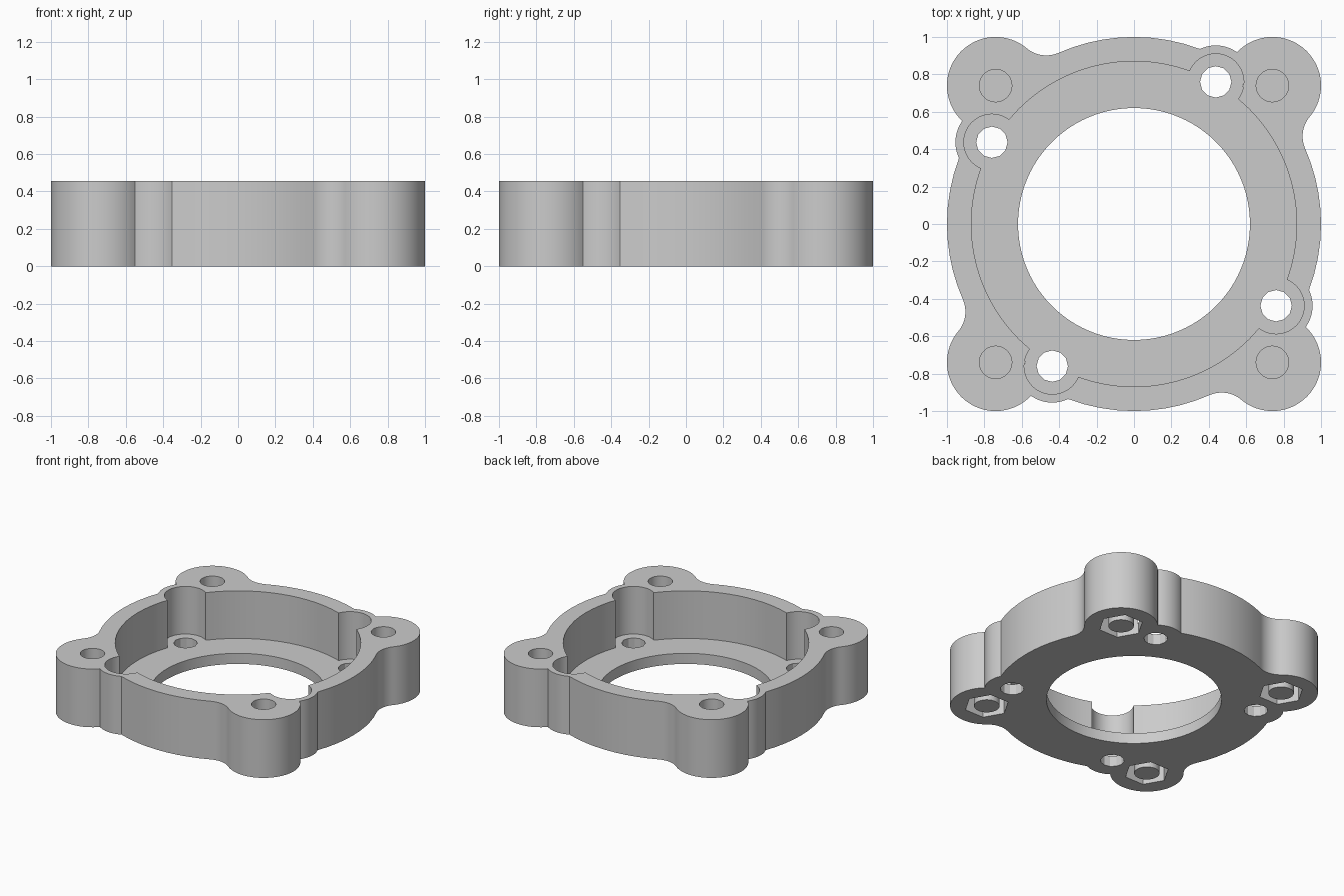
import bpy
import bmesh
from math import sin, cos, pi, atan2, radians
from mathutils import Vector

if "Cube" in bpy.data.objects:
    bpy.data.objects.remove(bpy.data.objects["Cube"])

HEIGHT, FLOOR = 0.455, 0.083
NUT_TOP, HOLE_BOTTOM = 0.14, 0.153
O = Vector((0, 0))
CORNER, CORNER_R = Vector((0.74, 0.74)), 0.26
LUG, LUG_R, LUG_POCKET_R = Vector((0.437, 0.76)), 0.195, 0.15
RING_R, POCKET_R, BORE_R, FILLET_R = 1.0, 0.87, 0.62, 0.163

grey = bpy.data.materials.new("light grey")
grey.use_nodes = True
grey.diffuse_color = (0.6, 0.6, 0.6, 1)
grey.node_tree.nodes["Principled BSDF"].inputs["Base Color"].default_value = (0.6, 0.6, 0.6, 1)


def meet(c0, r0, c1, r1, side):
    """Point where two circles cross, on the chosen side of c0 -> c1."""
    d = c1 - c0
    n = d.length
    a = (r0 * r0 - r1 * r1 + n * n) / (2 * n)
    h = (r0 * r0 - a * a) ** 0.5
    u = d / n
    return c0 + u * a + Vector((-u.y, u.x)) * h * side


def arc(c, p, q, ccw=True):
    """Points along the arc about c from p up to, not including, q."""
    r = (p - c).length
    a, b = (atan2((v - c).y, (v - c).x) for v in (p, q))
    sweep = (b - a) % (2 * pi) if ccw else -((a - b) % (2 * pi))
    n = max(3, round(abs(sweep) / radians(5)))
    return [c + r * Vector((cos(a + sweep * i / n), sin(a + sweep * i / n))) for i in range(n)]


def turned(v, k):
    for _ in range(k):
        v = Vector((-v.y, v.x))
    return v


def four_fold(points):
    return [turned(p, k) for k in range(4) for p in points]


def circle(c, r, n=64):
    return [c + r * Vector((cos(2 * pi * i / n), sin(2 * pi * i / n))) for i in range(n)]


def prism(name, points, z0, z1):
    bm = bmesh.new()
    base = bm.faces.new([bm.verts.new((p.x, p.y, z0)) for p in points])
    top = bmesh.ops.extrude_face_region(bm, geom=[base])["geom"]
    bmesh.ops.translate(bm, vec=(0, 0, z1 - z0),
                        verts=[g for g in top if isinstance(g, bmesh.types.BMVert)])
    bmesh.ops.recalc_face_normals(bm, faces=bm.faces)
    mesh = bpy.data.meshes.new(name)
    bm.to_mesh(mesh)
    bm.free()
    mesh.materials.append(grey)
    obj = bpy.data.objects.new(name, mesh)
    bpy.context.collection.objects.link(obj)
    return obj


def activate(obj):
    bpy.ops.object.select_all(action='DESELECT')
    obj.select_set(True)
    bpy.context.view_layer.objects.active = obj


def cut(obj, points, z0, z1):
    cutter = prism("cutter", points, z0, z1)
    cutter.hide_render = True
    mod = obj.modifiers.new("cut", 'BOOLEAN')
    mod.operation, mod.solver, mod.object = 'DIFFERENCE', 'EXACT', cutter
    activate(obj)
    bpy.ops.object.modifier_apply(modifier=mod.name)
    bpy.data.objects.remove(cutter)


# Outer outline: ring, concave fillet, corner ear, lug, ring again
fillet = meet(O, RING_R + FILLET_R, CORNER, CORNER_R + FILLET_R, -1)
start, end = Vector((RING_R, 0)), Vector((0, RING_R))
ring_to_fillet = fillet.normalized() * RING_R
fillet_to_ear = CORNER + (fillet - CORNER).normalized() * CORNER_R
ear_to_lug = max((meet(CORNER, CORNER_R, LUG, LUG_R, s) for s in (1, -1)), key=lambda v: v.length)
lug_to_ring = meet(O, RING_R, LUG, LUG_R, 1)
outline = four_fold(arc(O, start, ring_to_fillet)
                    + arc(fillet, ring_to_fillet, fillet_to_ear, ccw=False)
                    + arc(CORNER, fillet_to_ear, ear_to_lug)
                    + arc(LUG, ear_to_lug, lug_to_ring)
                    + arc(O, lug_to_ring, end))
body = prism("mounting_ring", outline, 0, HEIGHT)

# Deep pocket with a round alcove at each lug, then the central bore
lug_in = meet(O, POCKET_R, LUG, LUG_POCKET_R, -1)
lug_out = meet(O, POCKET_R, LUG, LUG_POCKET_R, 1)
pocket = four_fold(arc(O, Vector((POCKET_R, 0)), lug_in)
                   + arc(LUG, lug_in, lug_out)
                   + arc(O, lug_out, Vector((0, POCKET_R))))
cut(body, pocket, FLOOR, HEIGHT + 0.1)
cut(body, circle(O, BORE_R, 96), -0.1, HEIGHT)

for k in range(4):
    ear, lug = turned(CORNER, k), turned(LUG, k)
    # Through hole in the alcove floor, blind hole and nut trap in the ear
    cut(body, circle(lug, 0.084, 12), -0.1, 0.2)
    cut(body, circle(ear, 0.087, 32), HOLE_BOTTOM, HEIGHT + 0.1)
    cut(body, circle(ear, 0.16, 6), -0.1, NUT_TOP)
    # Support pillar left standing inside the nut trap
    pillar = prism("nut_trap_pillar", circle(ear, 0.09, 32), 0, NUT_TOP + 0.005)
    activate(pillar)
    bpy.ops.object.shade_smooth_by_angle(angle=radians(29))

activate(body)
bpy.ops.object.shade_smooth_by_angle(angle=radians(29))
